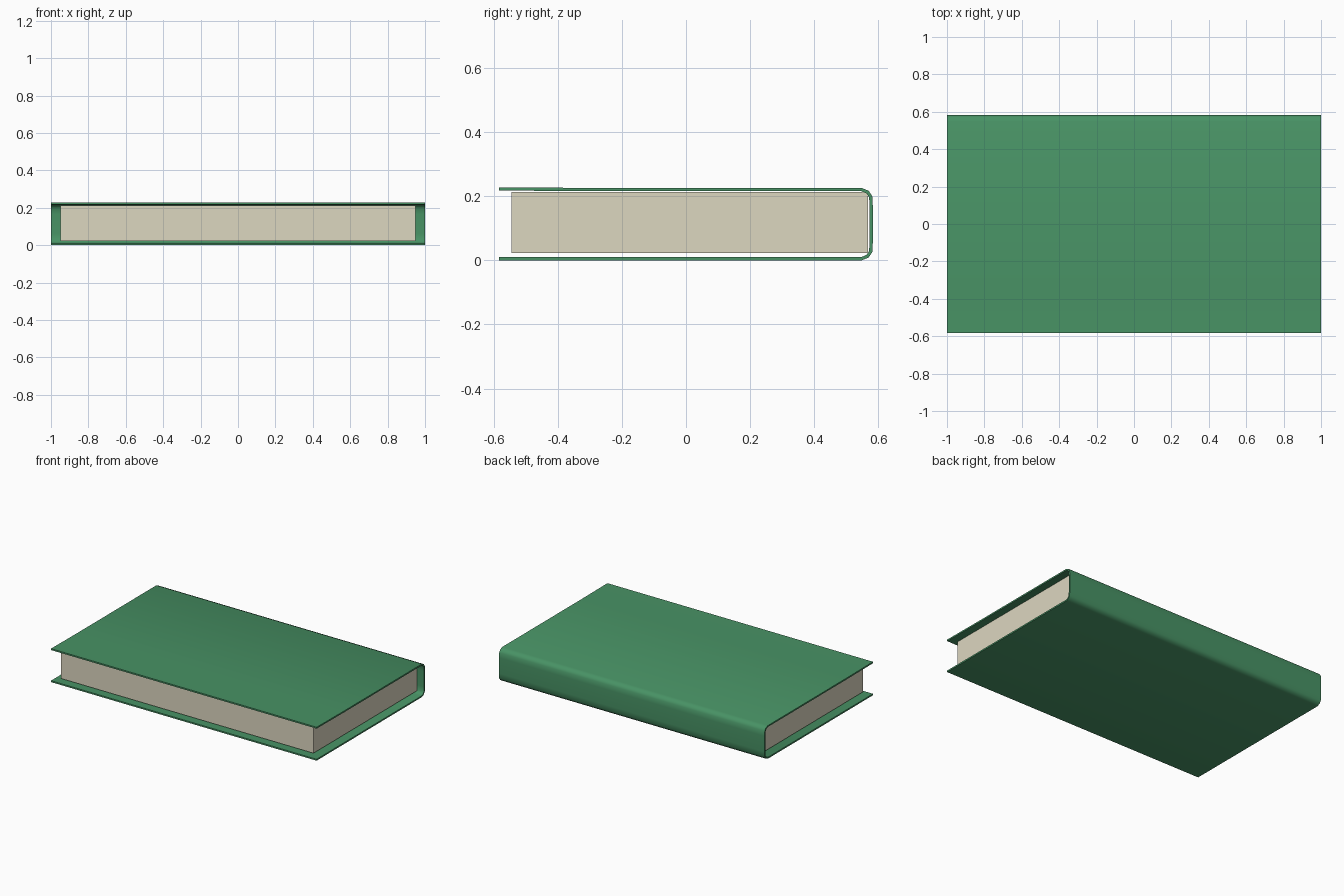
import bpy

if "Cube" in bpy.data.objects:
    bpy.data.objects.remove(bpy.data.objects["Cube"])


def material(name, color):
    mat = bpy.data.materials.new(name)
    mat.diffuse_color = color
    mat.use_nodes = True
    mat.node_tree.nodes["Principled BSDF"].inputs["Base Color"].default_value = mat.diffuse_color
    return mat


def activate(obj):
    bpy.ops.object.select_all(action='DESELECT')
    obj.select_set(True)
    bpy.context.view_layer.objects.active = obj


# Cover: U-shaped outer profile (y, z) swept along x, then thickened inward
HEIGHT = 0.226
lower = [(-0.583, 0.0), (0.548, 0.0), (0.57, 0.009), (0.581, 0.026), (0.583, 0.06)]
upper = [(y, HEIGHT - z) for y, z in reversed(lower)]
upper[-1:] = [(-0.3, HEIGHT), (-0.583, HEIGHT + 0.002)]
profile = lower + upper

verts = [(x, y, z) for y, z in profile for x in (-1, 1)]
faces = [(2 * i, 2 * i + 2, 2 * i + 3, 2 * i + 1) for i in range(len(profile) - 1)]
mesh = bpy.data.meshes.new("cover")
mesh.from_pydata(verts, [], faces)
cover = bpy.data.objects.new("cover", mesh)
bpy.context.collection.objects.link(cover)
cover.data.materials.append(material("green_cloth", (0.065, 0.29, 0.13, 1)))

activate(cover)
board = cover.modifiers.new("board_thickness", 'SOLIDIFY')
board.thickness = 0.01
board.offset = -1
board.use_even_offset = True
bpy.ops.object.modifier_apply(modifier=board.name)
bpy.ops.object.shade_smooth_by_angle(angle=0.75)

# Page block, inset from the cover edges
bpy.ops.mesh.primitive_cube_add(size=1, location=(0, 0.0115, 0.118))
pages = bpy.context.object
pages.name = "pages"
pages.scale = (1.9, 1.113, 0.19)
bpy.ops.object.transform_apply(location=False, rotation=False, scale=True)
pages.data.materials.append(material("cream_paper", (0.72, 0.68, 0.53, 1)))
